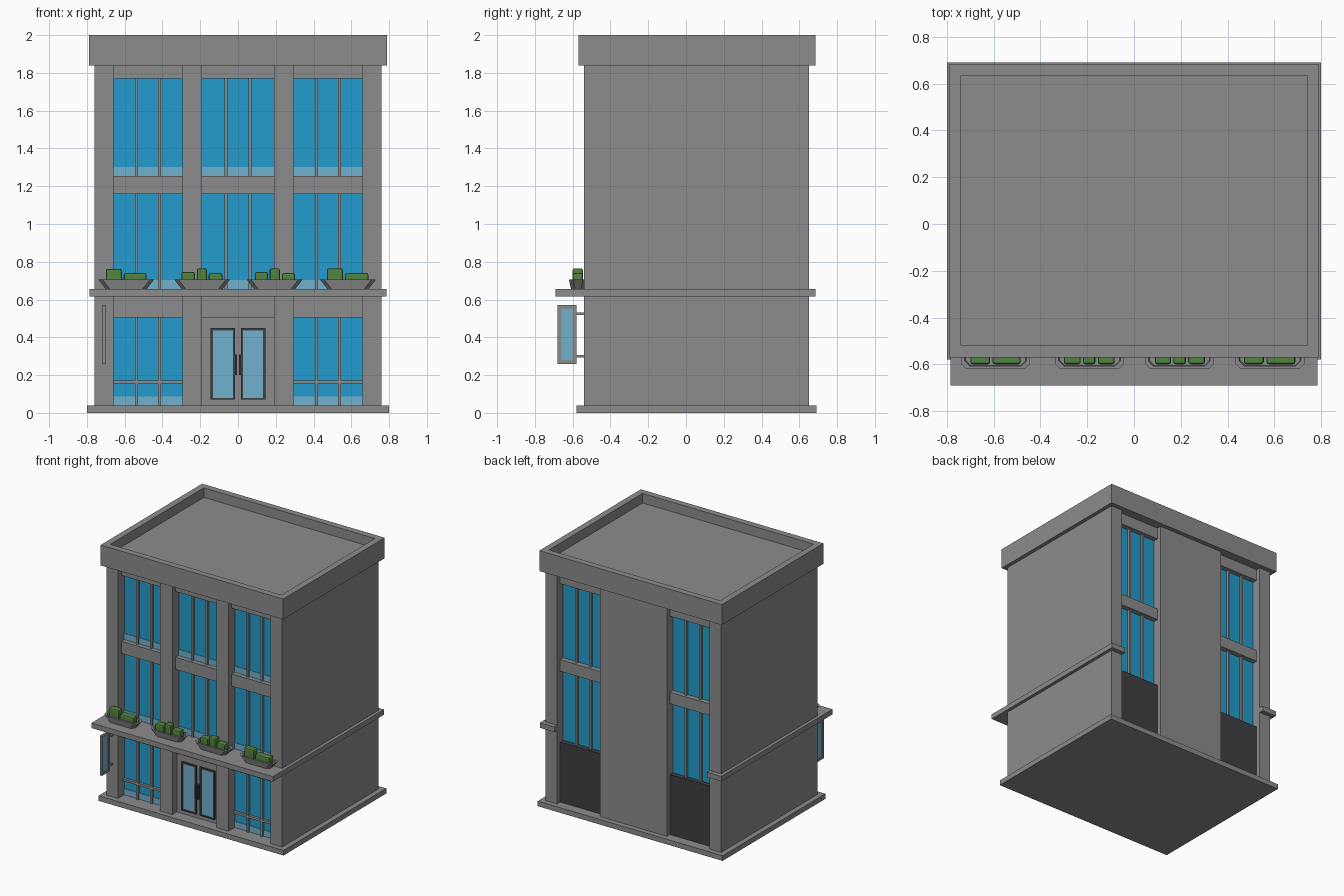
import bpy, bmesh

if "Cube" in bpy.data.objects:
    bpy.data.objects.remove(bpy.data.objects["Cube"])


def material(name, rgb):
    m = bpy.data.materials.new(name)
    m.diffuse_color = (*rgb, 1)
    m.use_nodes = True
    m.node_tree.nodes["Principled BSDF"].inputs["Base Color"].default_value = m.diffuse_color
    return m


GREY = material("concrete grey", (0.262, 0.262, 0.268))
BLUE = material("window blue", (0.017, 0.335, 0.61))
PALE = material("pale glass", (0.165, 0.44, 0.61))
DARK = material("charcoal", (0.05, 0.049, 0.056))
GREEN = material("leaf green", (0.085, 0.23, 0.05))


def finish(name, bm, mat):
    bmesh.ops.recalc_face_normals(bm, faces=bm.faces)
    me = bpy.data.meshes.new(name)
    bm.to_mesh(me)
    bm.free()
    me.materials.append(mat)
    ob = bpy.data.objects.new(name, me)
    bpy.context.collection.objects.link(ob)
    return ob


def box(name, xs, ys, zs, mat, bevel=0):
    bm = bmesh.new()
    bmesh.ops.create_cube(bm, size=1)
    for v in bm.verts:
        v.co = [(min(r) + max(r)) / 2 + c * (max(r) - min(r)) for c, r in zip(v.co, (xs, ys, zs))]
    ob = finish(name, bm, mat)
    if bevel:
        mod = ob.modifiers.new("bevel", "BEVEL")
        mod.width, mod.segments = bevel, 2
    return ob


def prism(name, outline, z0, z1, mat):
    bm = bmesh.new()
    f = bm.faces.new([bm.verts.new((x, y, z0)) for x, y in outline])
    top = bmesh.ops.extrude_face_region(bm, geom=[f], use_keep_orig=True)["geom"]
    for v in top:
        if isinstance(v, bmesh.types.BMVert):
            v.co.z = z1
    return finish(name, bm, mat)


# Building body: one plan outline with window bays notched between piers
FRONT, BACK, GF, GB = -0.54, 0.65, -0.455, 0.57
half = [(0.19, GF), (0.19, FRONT), (0.295, FRONT), (0.295, GF), (0.66, GF), (0.66, FRONT),
        (0.76, FRONT), (0.76, BACK), (0.66, BACK), (0.66, GB), (0.29, GB), (0.29, BACK)]
prism("body", half + [(-x, y) for x, y in reversed(half)], 0.04, 1.84, GREY)
box("base", (-0.8, 0.8), (-0.58, 0.69), (0, 0.04), GREY)

# Roof block with sunken deck inside the parapet
roof = box("roof_parapet", (-0.79, 0.79), (-0.57, 0.685), (1.84, 2.0), GREY)
bm = bmesh.new()
bm.from_mesh(roof.data)
top = max(bm.faces, key=lambda f: f.calc_center_median().z)
bmesh.ops.inset_region(bm, faces=[top], thickness=0.07)
ring = list(top.verts)
deck = bmesh.ops.extrude_face_region(bm, geom=[top])["geom"]
bmesh.ops.translate(bm, vec=(0, 0, -0.075), verts=[g for g in deck if isinstance(g, bmesh.types.BMVert)])
if top.is_valid:
    bmesh.ops.delete(bm, geom=[top], context="FACES_ONLY")
bm.to_mesh(roof.data)
bm.free()

# Ledge: front canopy, side bands and short returns at the back corners
box("canopy", (-0.785, 0.785), (-0.69, -0.46), (0.615, 0.655), GREY)
for s in (-1, 1):
    box("side_ledge", (s * 0.75, s * 0.785), (-0.46, 0.685), (0.615, 0.655), GREY)
    box("back_ledge_return", (s * 0.66, s * 0.75), (0.64, 0.685), (0.615, 0.655), GREY)


def bay(x0, x1, back=False):
    """Window bay: glass, floor beams, mullions"""
    g, d = (GB, 1) if back else (GF, -1)
    w = (x0, x1)

    def depth(out):
        return (g - d * 0.005, g + d * out)

    box("window_glass", w, depth(0.005), (0.04, 1.8), BLUE)
    mid = (1.065, 1.155) if back else (1.16, 1.255)
    box("floor_beam", w, depth(0.045), mid, GREY)
    box("top_beam", w, depth(0.045), (1.75 if back else 1.77, 1.84), GREY)
    if not back:
        box("lintel_beam", w, depth(0.045), (0.505, 0.615), GREY)
        for z in (0.04, 0.655, 1.255):
            box("pale_glass_band", w, depth(0.009), (z, z + 0.048), PALE)
    for t in (1 / 3, 2 / 3):
        c = x0 + (x1 - x0) * t
        box("mullion", (c - 0.008, c + 0.008), depth(0.025), (0.04, 1.8), GREY)


bay(-0.19, 0.19)
for s in (-1, 1):
    a, b = sorted((s * 0.295, s * 0.66))
    bay(a, b)
    box("window_rail", (a, b), (GF, GF - 0.025), (0.155, 0.172), GREY)
    a, b = sorted((s * 0.29, s * 0.66))
    bay(a, b, back=True)
    box("back_panel", (a, b), (GB, GB + 0.043), (0.04, 0.51), DARK)

# Entrance wall with double doors
wall = -0.485
box("entrance_wall", (-0.19, 0.19), (GF, wall), (0.04, 0.505), GREY)
for s in (-1, 1):
    x0, x1 = 0.015, 0.145
    for xs, zs in (((x0, x0 + 0.012), (0.07, 0.45)), ((x1 - 0.012, x1), (0.07, 0.45)),
                   ((x0 + 0.012, x1 - 0.012), (0.07, 0.08)), ((x0 + 0.012, x1 - 0.012), (0.437, 0.45))):
        box("door_frame", (s * xs[0], s * xs[1]), (wall, wall - 0.012), zs, DARK)
    box("door_glass", (s * 0.027, s * 0.133), (wall, wall - 0.005), (0.08, 0.437), PALE)
    box("door_handle", (s * 0.006, s * 0.016), (wall, wall - 0.03), (0.2, 0.31), DARK)

# Hanging sign on the left corner pier
SX = (-0.72, -0.7)
for ys, zs in (((-0.68, -0.66), (0.26, 0.57)), ((-0.6, -0.58), (0.26, 0.57)),
               ((-0.66, -0.6), (0.26, 0.28)), ((-0.66, -0.6), (0.55, 0.57))):
    box("sign_frame", SX, ys, zs, GREY)
box("sign_panel", (-0.716, -0.704), (-0.66, -0.6), (0.28, 0.55), PALE)
for z in (0.3, 0.525):
    box("sign_bracket", (-0.715, -0.705), (-0.58, -0.53), (z - 0.006, z + 0.006), GREY)


def planter(cx):
    """Tapered tub with chamfered corners and a sunken bed"""
    bm = bmesh.new()
    loops = []
    for hx, hy, z in ((0.108, 0.036, 0.655), (0.147, 0.048, 0.705), (0.132, 0.036, 0.705), (0.128, 0.034, 0.685)):
        c = 0.022
        q = [(hx, hy - c), (hx - c, hy), (c - hx, hy), (-hx, hy - c),
             (-hx, c - hy), (c - hx, -hy), (hx - c, -hy), (hx, c - hy)]
        loops.append([bm.verts.new((cx + x, -0.572 + y, z)) for x, y in q])
    for a, b in zip(loops, loops[1:]):
        for i in range(8):
            j = (i + 1) % 8
            bm.faces.new((a[i], a[j], b[j], b[i]))
    bm.faces.new(loops[0])
    bm.faces.new(loops[-1])
    finish("planter", bm, GREY)


# Planters and clipped shrubs: (x start, x end, top)
for cx in (-0.592, -0.19, 0.194, 0.582):
    planter(cx)
shrubs = [(-0.7, -0.615, 0.763), (-0.605, -0.485, 0.74),
          (-0.3, -0.228, 0.747), (-0.218, -0.165, 0.765), (-0.155, -0.083, 0.74),
          (0.09, 0.158, 0.747), (0.168, 0.222, 0.765), (0.232, 0.303, 0.74),
          (0.47, 0.555, 0.765), (0.567, 0.69, 0.74)]
for x0, x1, z in shrubs:
    box("shrub", (x0, x1), (-0.6, -0.546), (0.68, z), GREEN, bevel=0.01)
